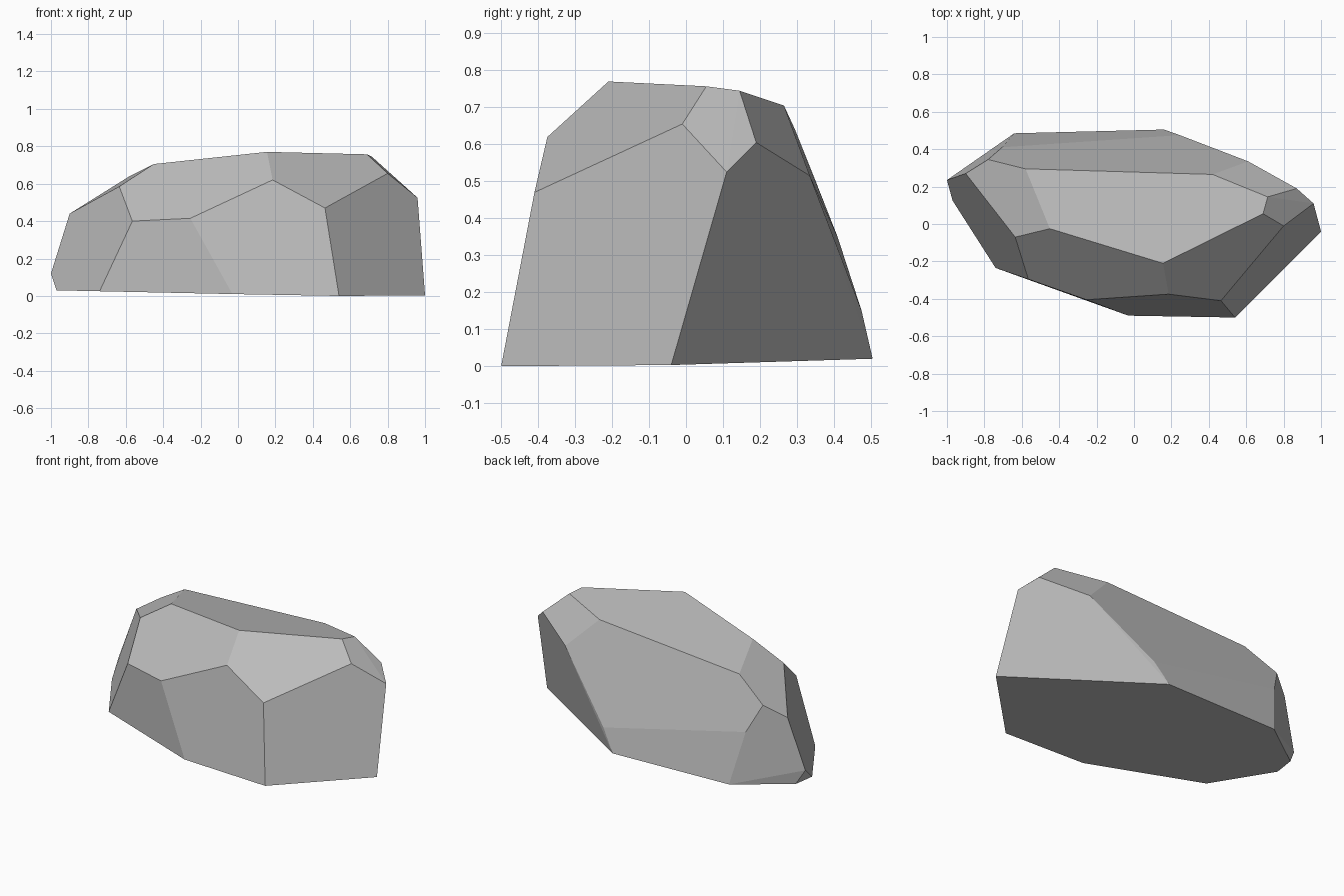
import bpy
import bmesh
from math import radians

default_cube = bpy.data.objects.get("Cube")
if default_cube:
    bpy.data.objects.remove(default_cube, do_unlink=True)


def make_material(name, colour):
    material = bpy.data.materials.new(name)
    material.use_nodes = True
    material.diffuse_color = colour
    shader = next(node for node in material.node_tree.nodes
                  if node.type == "BSDF_PRINCIPLED")
    shader.inputs["Base Color"].default_value = colour
    shader.inputs["Roughness"].default_value = 0.9
    return material


def make_faceted_stone(name, outlines, material, flat_angle):
    """Wrap a convex skin around the outlines and merge it into flat facets."""
    mesh = bpy.data.meshes.new(name)
    shell = bmesh.new()
    for outline in outlines:
        for corner in outline:
            shell.verts.new(corner)

    # Wrap the corners and drop anything left inside the skin
    wrapped = bmesh.ops.convex_hull(shell, input=shell.verts[:])
    loose = [item for item in wrapped["geom_interior"]
             if isinstance(item, bmesh.types.BMVert)]
    bmesh.ops.delete(shell, geom=loose, context="VERTS")

    # Join nearly coplanar triangles into broad chiselled planes
    bmesh.ops.dissolve_limit(shell, angle_limit=flat_angle,
                             verts=shell.verts[:], edges=shell.edges[:])
    bmesh.ops.recalc_face_normals(shell, faces=shell.faces[:])
    for face in shell.faces:
        face.smooth = False
    shell.to_mesh(mesh)
    shell.free()

    mesh.materials.append(material)
    stone = bpy.data.objects.new(name, mesh)
    bpy.context.collection.objects.link(stone)
    return stone


# Underside outline, resting on the ground
base = [(-.97, .125, .03), (-.74, -.235, .025), (-.03, -.49, .01),
        (.54, -.5, 0), (1, -.04, .003), (.16, .505, .02),
        (-.64, .485, .03), (-.95, .262, .03)]

# Low breaks just above the ground at the back and the narrow end
lower_breaks = [(-1, .235, .12), (.245, .475, .15), (-.705, .41, .35)]

# Shoulder outline, where the steep sides turn inward
shoulder = [(-.9, .27, .44), (-.565, -.295, .4), (-.255, -.405, .415),
            (.185, -.375, .62), (.465, -.41, .47), (.96, .11, .525),
            (.61, .335, .515), (-.78, .345, .515), (-.635, -.07, .585)]

# Crown outline around the sloping top
crown = [(-.45, -.025, .705), (.155, -.21, .77), (.69, .055, .757),
         (.8, -.01, .655), (.87, .19, .605), (.715, .145, .745),
         (.42, .265, .705), (-.58, .295, .64)]

stone_grey = make_material("stone grey", (.5, .5, .5, 1))
make_faceted_stone("boulder", [base, lower_breaks, shoulder, crown],
                   stone_grey, radians(4))
